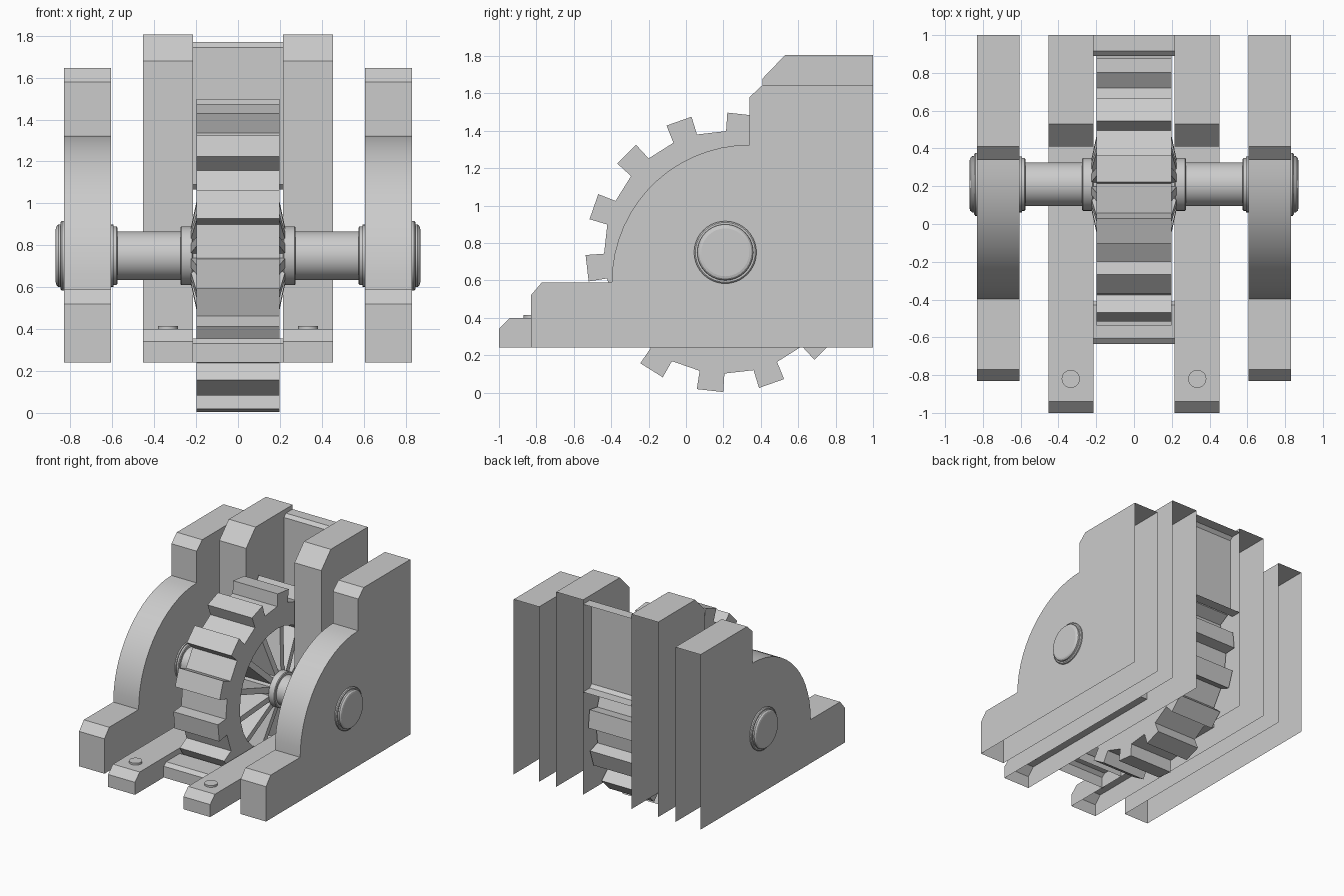
import bpy, math

cube = bpy.data.objects.get("Cube")
if cube:
    bpy.data.objects.remove(cube, do_unlink=True)

mat = bpy.data.materials.new("light_grey")
mat.use_nodes = True
GREY = (0.6, 0.6, 0.6, 1)
mat.diffuse_color = GREY
mat.node_tree.nodes["Principled BSDF"].inputs["Base Color"].default_value = GREY

CY, CZ = 0.21, 0.75          # axle centre


def make(name, verts, faces, smooth=False):
    me = bpy.data.meshes.new(name)
    me.from_pydata(verts, [], faces)
    me.materials.append(mat)
    ob = bpy.data.objects.new(name, me)
    bpy.context.collection.objects.link(ob)
    if smooth:
        bpy.ops.object.select_all(action='DESELECT')
        ob.select_set(True)
        bpy.context.view_layer.objects.active = ob
        bpy.ops.object.shade_smooth_by_angle(angle=math.radians(30))
    return ob


def sheet(name, pts, x0, x1, sides=None, smooth=False):
    """Sweep an open (y, z) path along x; sides adds a corner and closes both ends."""
    n = len(pts)
    allp = pts + ([sides] if sides else [])
    m = len(allp)
    verts = [(x, y, z) for x in (x0, x1) for y, z in allp]
    faces = [(i + 1, i, m + i, m + i + 1) for i in range(n - 1)]
    if sides:
        faces += [tuple(range(m)), tuple(reversed(range(m, 2 * m)))]
    return make(name, verts, faces, smooth)


def lathe(name, prof, seg=40):
    """Revolve (x, r) points, x ascending, around the axle line."""
    verts, faces, n = [], [], len(prof)
    for x, r in prof:
        for k in range(seg):
            a = 2 * math.pi * k / seg
            verts.append((x, CY + r * math.cos(a), CZ + r * math.sin(a)))
    for i in range(n - 1):
        for k in range(seg):
            j = (k + 1) % seg
            faces.append((i * seg + k, (i + 1) * seg + k, (i + 1) * seg + j, i * seg + j))
    faces.append(tuple(reversed(range(seg))))
    faces.append(tuple(range((n - 1) * seg, n * seg)))
    return make(name, verts, faces, True)


# Side panels: hollow, open at the back and underneath
arc = [(0.34 - 0.737 * math.cos(math.radians(a)), 0.59 + 0.735 * math.sin(math.radians(a)))
       for a in range(0, 91, 6)]
outer = ([(-0.83, 0.24), (-0.83, 0.52), (-0.77, 0.59)] + arc +
         [(0.34, 1.58), (0.41, 1.645), (1.0, 1.645)])
inner = [(-1.0, 0.24), (-1.0, 0.34), (-0.94, 0.40), (0.41, 0.40),
         (0.41, 1.68), (0.53, 1.805), (1.0, 1.805)]
for s, side in ((1, "left"), (-1, "right")):
    xo = sorted((s * 0.605, s * 0.83))
    xi = sorted((s * 0.215, s * 0.453))
    sheet("outer_panel_" + side, outer, *xo, sides=(1.0, 0.24), smooth=True)
    sheet("inner_panel_" + side, inner, *xi, sides=(1.0, 0.24))

    # Bolt head on the foot
    bpy.ops.mesh.primitive_cylinder_add(vertices=24, radius=0.048, depth=0.03,
                                        location=(s * 0.335, -0.82, 0.40))
    bolt = bpy.context.object
    bolt.name = "bolt_" + side
    bolt.data.materials.append(mat)
    bpy.ops.object.shade_smooth_by_angle(angle=math.radians(30))

# Cross members between the inner panels
sheet("back_plate", [(1.0, 1.065), (0.915, 1.065), (0.89, 1.09), (0.89, 1.745),
                     (0.915, 1.77), (1.0, 1.77)], -0.215, 0.215)
sheet("front_crossbar", [(-0.635, 0.24), (-0.635, 0.33), (-0.605, 0.355),
                         (-0.43, 0.355), (-0.41, 0.33), (-0.41, 0.24)], -0.215, 0.215)

# Stepped axle with collars and rounded end caps
half = [(0.0, 0.13), (0.215, 0.13), (0.22, 0.14), (0.27, 0.14), (0.275, 0.134),
        (0.275, 0.116), (0.575, 0.116), (0.575, 0.134), (0.58, 0.14), (0.594, 0.14),
        (0.594, 0.148), (0.605, 0.148), (0.605, 0.14), (0.82, 0.14), (0.82, 0.167),
        (0.84, 0.167), (0.846, 0.16), (0.846, 0.15), (0.857, 0.149),
        (0.867, 0.14), (0.87, 0.128)]
lathe("axle", [(-x, r) for x, r in reversed(half[1:])] + half)

# Gear rim with slightly flared teeth
TEETH, R_TIP, R_ROOT, R_IN, W = 14, 0.747, 0.648, 0.47, 0.198
ring = []
for t in range(TEETH):
    c = -96.3 + t * 360 / TEETH
    ring += [(c - 5.9, R_ROOT), (c - 5.45, R_TIP), (c + 5.45, R_TIP), (c + 5.9, R_ROOT)]
verts, faces, n = [], [], len(ring)
for x in (-W, W):
    for is_outer in (True, False):
        for a, r in ring:
            a, r = math.radians(a), (r if is_outer else R_IN)
            verts.append((x, CY + r * math.cos(a), CZ + r * math.sin(a)))
for i in range(n):
    j = (i + 1) % n
    faces += [(i, 2 * n + i, 2 * n + j, j),                      # teeth
              (n + j, 3 * n + j, 3 * n + i, n + i),              # bore
              (j, n + j, n + i, i),                              # right side
              (2 * n + i, 3 * n + i, 3 * n + j, 2 * n + j)]      # left side
make("gear_rim", verts, faces, True)

# Spokes, wide across the hub and narrowing towards the rim
BOX = [(0, 3, 2, 1), (4, 5, 6, 7), (0, 1, 5, 4), (1, 2, 6, 5), (2, 3, 7, 6), (3, 0, 4, 7)]
verts, faces = [], []
for k in range(12):
    a = math.radians(15 + 30 * k)
    base = len(verts)
    for r, w, h in ((0.11, 0.23, 0.023), (0.49, 0.15, 0.023)):
        for x, t in ((-w, -h), (w, -h), (w, h), (-w, h)):
            verts.append((x, CY + r * math.cos(a) - t * math.sin(a),
                          CZ + r * math.sin(a) + t * math.cos(a)))
    faces += [tuple(base + i for i in f) for f in BOX]
make("gear_spokes", verts, faces)
